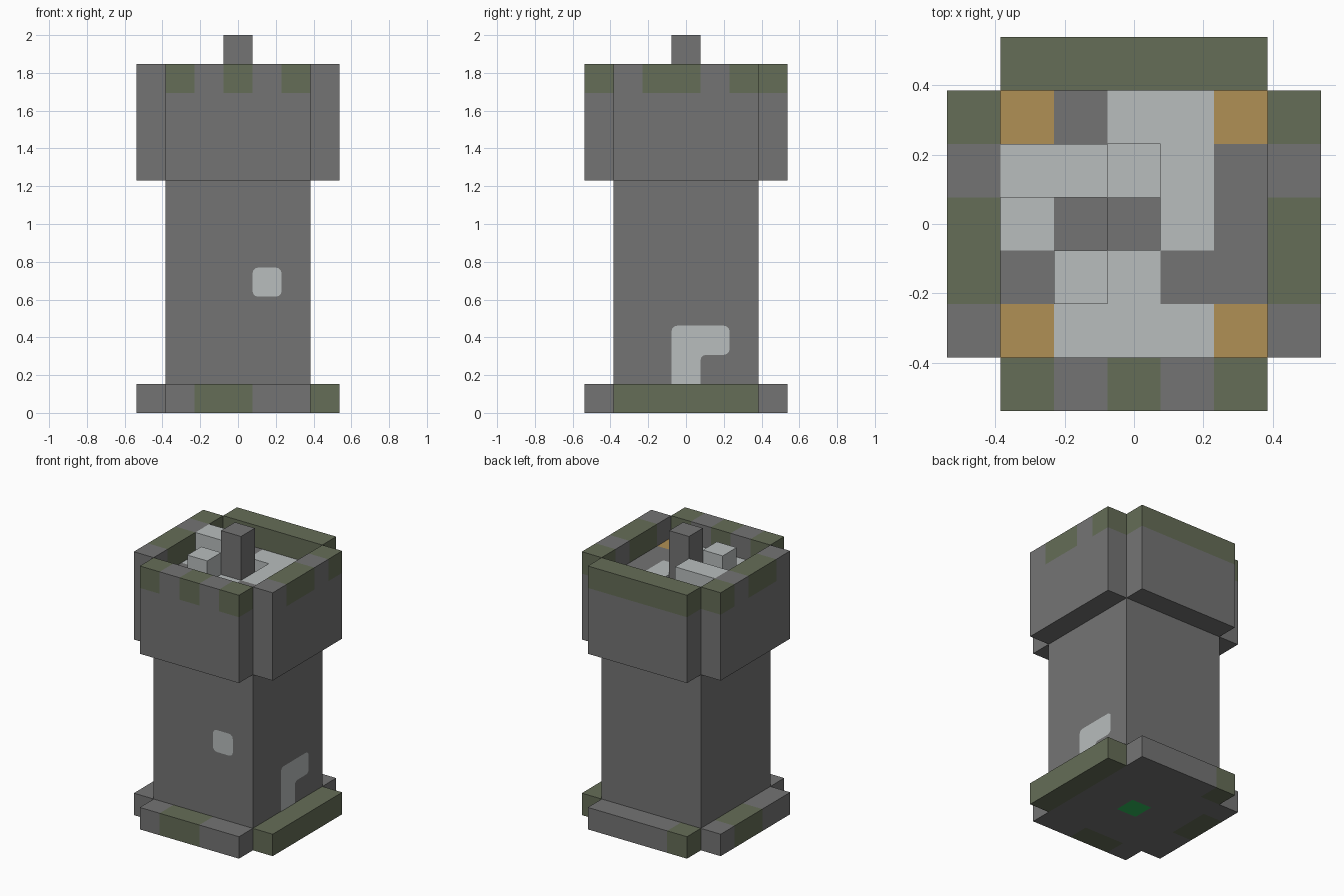
import bpy, bmesh
from mathutils import Vector

cube = bpy.data.objects.get("Cube")
if cube:
    bpy.data.objects.remove(cube, do_unlink=True)

U = 2 / 13  # edge of one building block


def srgb(r, g, b):
    return tuple(((c / 255 + 0.055) / 1.055) ** 2.4 for c in (r, g, b)) + (1,)


def make_material(name, colour):
    m = bpy.data.materials.new(name)
    m.use_nodes = True
    m.diffuse_color = colour
    bsdf = m.node_tree.nodes["Principled BSDF"]
    bsdf.inputs["Base Color"].default_value = colour
    bsdf.inputs["Roughness"].default_value = 0.9
    return m


# One letter per colour
KEYS = "SMLGE"
MATERIALS = [
    make_material("stone grey", srgb(116, 116, 116)),
    make_material("mossy stone", srgb(101, 109, 87)),
    make_material("light stone", srgb(184, 189, 189)),
    make_material("golden wood", srgb(176, 144, 85)),
    make_material("bright green", srgb(49, 184, 92)),
]
SPAN = range(-2, 3)


def ring(front, back, left, right, z):
    """Four outer strips of blocks; letters run towards +x or +y."""
    cells = {}
    for n in SPAN:
        cells[n, -3, z] = front[n + 2]
        cells[n, 3, z] = back[n + 2]
        cells[3, n, z] = left[n + 2]
        cells[-3, n, z] = right[n + 2]
    return cells


def slab(rows, z):
    """Five by five blocks; rows run from back to front."""
    return {(x, y, z): rows[2 - y][x + 2] for x in SPAN for y in SPAN}


def finish(name, bm):
    mesh = bpy.data.meshes.new(name)
    bm.to_mesh(mesh)
    bm.free()
    for m in MATERIALS:
        mesh.materials.append(m)
    ob = bpy.data.objects.new(name, mesh)
    bpy.context.collection.objects.link(ob)


def block_object(name, cells, solid):
    """Outer faces of the blocks, joined where flat and of one colour."""
    bm = bmesh.new()
    for cell, key in cells.items():
        centre = Vector(cell) + Vector((0, 0, 0.5))
        for axis in range(3):
            for sign in (-1, 1):
                n = Vector((0, 0, 0))
                n[axis] = sign
                if tuple(int(a + b) for a, b in zip(cell, n)) in solid:
                    continue
                u = Vector((0, 0, 0))
                u[(axis + 1) % 3] = 0.5
                v = n.cross(u)
                mid = centre + n / 2
                corners = (mid - u - v, mid + u - v, mid + u + v, mid - u + v)
                face = bm.faces.new([bm.verts.new(p * U) for p in corners])
                face.material_index = KEYS.index(key)
    bmesh.ops.remove_doubles(bm, verts=bm.verts, dist=0.001)
    bmesh.ops.dissolve_limit(bm, angle_limit=0.01, verts=bm.verts,
                             edges=bm.edges, delimit={'MATERIAL'})
    finish(name, bm)


def plate(name, outline, place):
    """Thin rounded panel on a wall."""
    bm = bmesh.new()
    bm.faces.new([bm.verts.new(Vector(place(a, z)) * U) for a, z in outline])
    bmesh.ops.bevel(bm, geom=bm.verts[:], offset=0.03, segments=3,
                    profile=0.5, affect='VERTICES')
    for f in bm.faces:
        f.material_index = KEYS.index("L")
    finish(name, bm)


parts = {}

# Base with mossy edges and a green centre underneath
parts["base"] = {**slab(["SSSSS"] * 5, 0),
                 **ring("SMMSS", "MSSSS", "MMMMM", "SSMMS", 0)}
parts["base"][0, 0, 0] = "E"

# Square shaft, with the bottom of the floor pit at its top
parts["shaft"] = {}
for z in range(1, 10):
    parts["shaft"].update(slab(["SSSSS"] * 5, z))
parts["shaft"][0, 1, 9] = "L"

# Patterned floor inside the parapet, with one block left out
parts["roof_floor"] = slab(["GSLLG", "LLLLS", "LSSLS", "SLLSS", "GLLLG"], 10)
del parts["roof_floor"][0, 1, 10]

# Overhanging parapet with a mossy rim
parts["parapet"] = {}
for z in range(8, 11):
    parts["parapet"].update(ring(*["SSSSS"] * 4, z))
parts["parapet"].update(ring("MSMSM", "MMMMM", "SMMSM", "SMMSM", 11))

# Blocks standing on the floor
parts["post"] = {(0, 0, 11): "S", (0, 0, 12): "S"}
parts["bench"] = {(-2, 1, 11): "L", (-1, 1, 11): "L"}
parts["stool"] = {(-1, -1, 11): "L"}

solid = set().union(*parts.values())
for name, cells in parts.items():
    block_object(name, cells, solid)

# Light panels on the shaft walls
OUT = 2.515
plate("front_panel", [(0.5, 4), (1.5, 4), (1.5, 5), (0.5, 5)],
      lambda a, z: (a, -OUT, z))
plate("side_panel", [(-0.5, 0.5), (0.5, 0.5), (0.5, 2), (1.5, 2), (1.5, 3), (-0.5, 3)],
      lambda a, z: (OUT, a, z))
